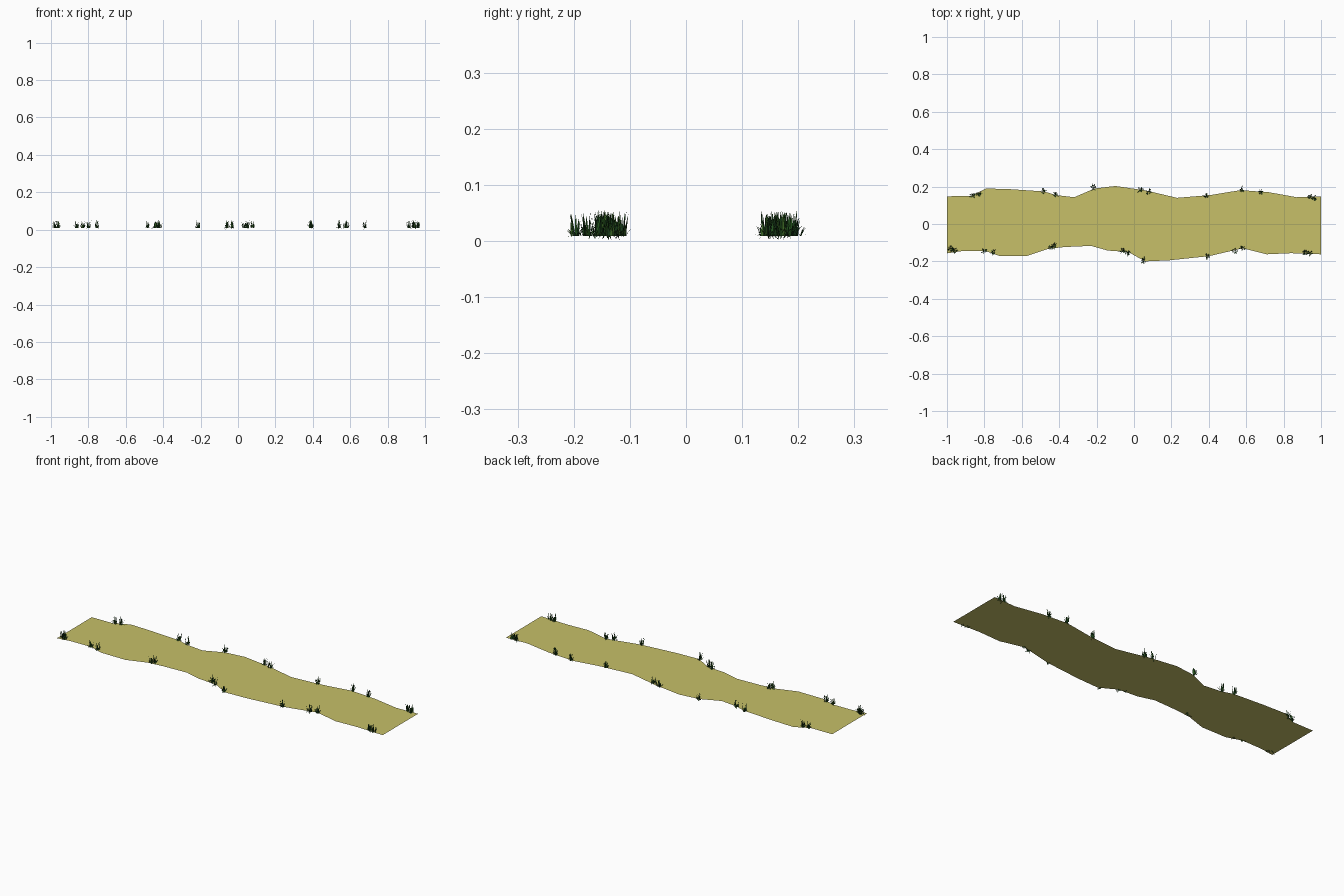
import bpy, bmesh, math, random
from mathutils import Vector

if "Cube" in bpy.data.objects:
    bpy.data.objects.remove(bpy.data.objects["Cube"])

random.seed(7)
GROUND = 0.01


def material(name, rgb):
    m = bpy.data.materials.new(name)
    m.diffuse_color = (*rgb, 1)
    m.use_nodes = True
    m.node_tree.nodes["Principled BSDF"].inputs["Base Color"].default_value = m.diffuse_color
    return m


def make_object(name, bm, mats):
    me = bpy.data.meshes.new(name)
    bm.to_mesh(me)
    bm.free()
    for m in mats:
        me.materials.append(m)
    ob = bpy.data.objects.new(name, me)
    bpy.context.collection.objects.link(ob)
    return ob


sand = material("sand", (0.57, 0.53, 0.14))
greens = [material("dark_grass", (0.01, 0.05, 0.012)),
          material("mid_grass", (0.02, 0.10, 0.015)),
          material("light_grass", (0.05, 0.15, 0.02))]

# flat dirt path with wavy edges
back = [(-1, .148), (-.87, .15), (-.79, .19), (-.66, .186), (-.48, .174), (-.42, .155),
        (-.32, .143), (-.21, .19), (-.1, .203), (.06, .18), (.23, .14), (.41, .155),
        (.57, .181), (.72, .17), (.87, .143), (1, .148)]
front = [(-1, -.157), (-.92, -.145), (-.8, -.143), (-.72, -.17), (-.57, -.17), (-.46, -.133),
         (-.37, -.123), (-.23, -.117), (-.14, -.142), (-.03, -.15), (.06, -.2), (.19, -.194),
         (.4, -.172), (.58, -.13), (.71, -.162), (.84, -.156), (1, -.162)]
bm = bmesh.new()
face = bm.faces.new([bm.verts.new((x, y, GROUND)) for x, y in front + back[::-1]])
bmesh.ops.triangulate(bm, faces=[face])
make_object("path", bm, [sand])


# one bent, tapering blade of grass
def blade(bm, base, angle, height, lean, droop=0.0):
    out = Vector((math.cos(angle), math.sin(angle), 0))
    side = Vector((-out.y, out.x, 0))
    rows = []
    for t, w in ((0, .0016), (.4, .0019), (.75, .0012)):
        c = base + out * lean * t ** 1.6
        c.z += height * t - droop * t * t
        rows.append((bm.verts.new(c - side * w), bm.verts.new(c + side * w)))
    tip = bm.verts.new(base + out * lean + Vector((0, 0, height - droop)))
    faces = [bm.faces.new((a[0], a[1], b[1], b[0])) for a, b in zip(rows, rows[1:])]
    faces.append(bm.faces.new((rows[-1][0], rows[-1][1], tip)))
    mi = random.choice((0, 0, 1, 1, 2))
    for f in faces:
        f.material_index = mi


# tuft: upright centre blades plus low outer ones
def tuft(name, x, y):
    bm = bmesh.new()
    for i in range(26):
        a = random.uniform(0, math.tau)
        r = random.uniform(0, .011)
        base = Vector((x + r * math.cos(a), y + r * math.sin(a), GROUND - .001))
        a += random.uniform(-.6, .6)
        if i < 16:
            blade(bm, base, a, random.uniform(.016, .046), random.uniform(.002, .009))
        elif i < 23:
            blade(bm, base, a, random.uniform(.010, .020), random.uniform(.008, .014))
        else:
            blade(bm, base, a, .016, random.uniform(.010, .016), random.uniform(.014, .024))
    make_object(name, bm, greens)


back_tufts = [(-.86, .156), (-.83, .164), (-.485, .176), (-.42, .16), (-.215, .194),
              (.035, .184), (.078, .172), (.385, .15), (.575, .185), (.68, .173),
              (.94, .147), (.963, .14)]
front_tufts = [(-.98, -.133), (-.962, -.142), (-.8, -.145), (-.755, -.152), (-.445, -.124),
               (-.43, -.115), (-.06, -.143), (-.034, -.152), (.05, -.196), (.392, -.175),
               (.54, -.143), (.58, -.133), (.915, -.152), (.94, -.154)]
for side, places in (("back", back_tufts), ("front", front_tufts)):
    for i, (x, y) in enumerate(places):
        tuft(f"{side}_grass_tuft_{i + 1}", x, y)
